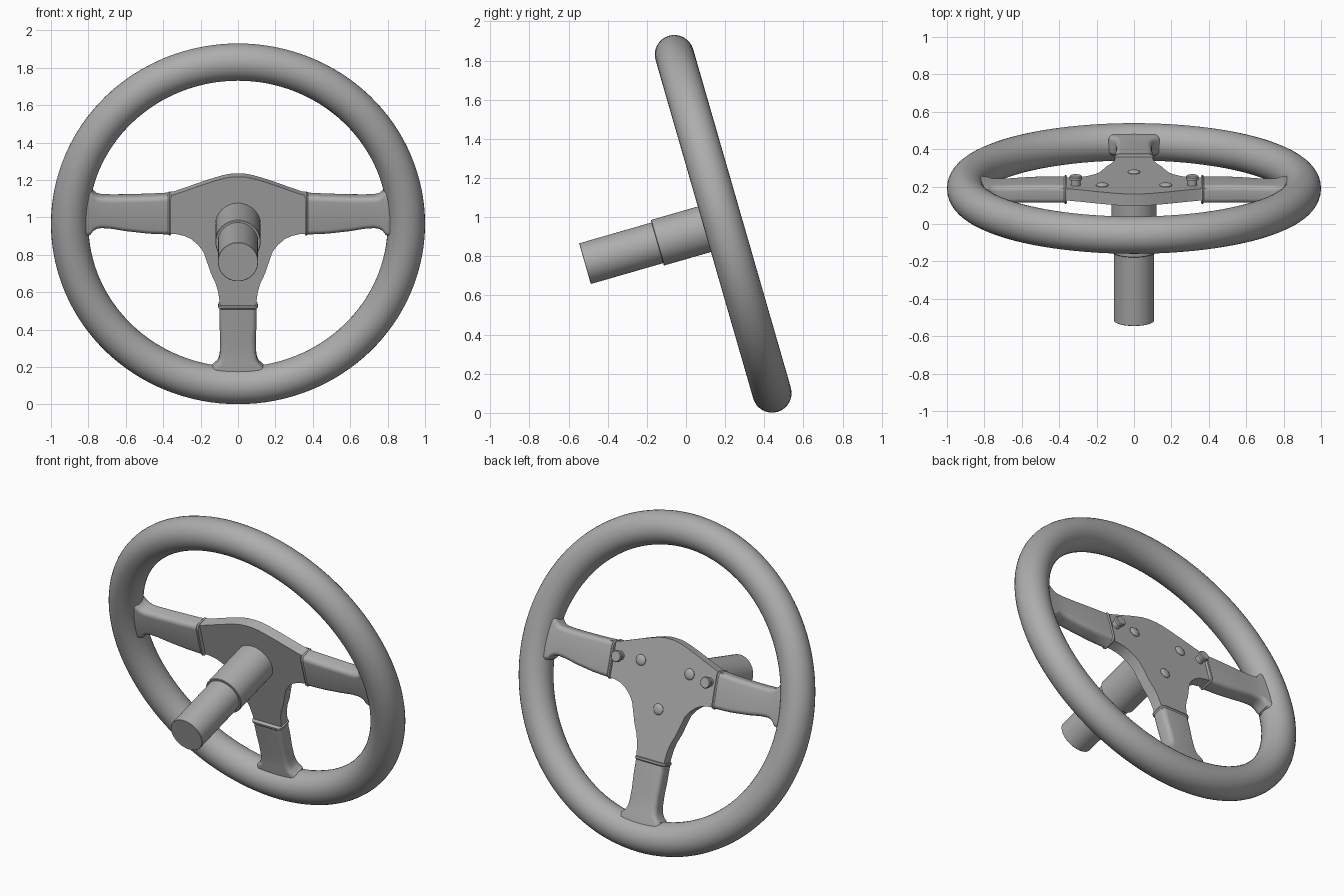
import bpy, bmesh, math
from mathutils import Matrix, Vector

if "Cube" in bpy.data.objects:
    bpy.data.objects.remove(bpy.data.objects["Cube"])

# Wheel frame: x across, y up the wheel plane, z out along the column
TILT = math.radians(106.1)
FRAME = Matrix.Translation((0, 0.19, 0.966)) @ Matrix.Rotation(TILT, 4, 'X')

grey = bpy.data.materials.new("plain_grey")
grey.diffuse_color = (0.42, 0.42, 0.42, 1)
grey.use_nodes = True
grey.node_tree.nodes["Principled BSDF"].inputs["Base Color"].default_value = grey.diffuse_color


def finish(name, bm, angle=35):
    bmesh.ops.recalc_face_normals(bm, faces=bm.faces)
    bm.transform(FRAME)
    mesh = bpy.data.meshes.new(name)
    bm.to_mesh(mesh)
    bm.free()
    mesh.materials.append(grey)
    ob = bpy.data.objects.new(name, mesh)
    bpy.context.collection.objects.link(ob)
    bpy.ops.object.select_all(action='DESELECT')
    ob.select_set(True)
    bpy.context.view_layer.objects.active = ob
    bpy.ops.object.shade_smooth_by_angle(angle=math.radians(angle))
    return ob


def skin(bm, rings, closed=False):
    """Bridge successive rings of points, capping the ends unless closed."""
    rows = [[bm.verts.new(p) for p in r] for r in rings]
    n = len(rows[0])
    for i in range(len(rows) - (0 if closed else 1)):
        a, b = rows[i], rows[(i + 1) % len(rows)]
        for j in range(n):
            k = (j + 1) % n
            bm.faces.new((a[j], a[k], b[k], b[j]))
    if not closed:
        bm.faces.new(rows[0])
        bm.faces.new(rows[-1])


def turned(name, profile, cx=0, cy=0, seg=48):
    """Round part from (radius, height) points about the column direction."""
    bm = bmesh.new()
    skin(bm, [[(cx + r * math.cos(2 * math.pi * j / seg),
                cy + r * math.sin(2 * math.pi * j / seg), h)
               for j in range(seg)] for r, h in profile])
    return finish(name, bm)


def rounded_rect(t0, t1, w0, w1, rad, steps=5):
    pts = []
    for q, (t, w) in enumerate(((t1 - rad, w1 - rad), (t0 + rad, w1 - rad),
                                (t0 + rad, w0 + rad), (t1 - rad, w0 + rad))):
        for i in range(steps + 1):
            a = math.pi / 2 * (q + i / steps)
            pts.append((t + rad * math.cos(a), w + rad * math.sin(a)))
    return pts


def grip(name, stations, place):
    """Spoke sleeve lofted along the spoke; stations are (s, t0, t1, w0, w1)."""
    bm = bmesh.new()
    skin(bm, [[place(s, t, w) for t, w in rounded_rect(t0, t1, w0, w1, 0.028)]
              for s, t0, t1, w0, w1 in stations])
    return finish(name, bm)


# Rim
bm = bmesh.new()
skin(bm, [[((0.9 + 0.1 * math.cos(b)) * math.cos(a),
            (0.9 + 0.1 * math.cos(b)) * math.sin(a), 0.1 * math.sin(b))
           for b in (2 * math.pi * j / 32 for j in range(32))]
          for a in (2 * math.pi * i / 128 for i in range(128))], closed=True)
finish("rim", bm)

# Three-armed hub plate, smoothed half outline mirrored to the other side
half = [(0.0, 0.267), (0.035, 0.266), (0.075, 0.259), (0.12, 0.246), (0.18, 0.226),
        (0.27, 0.193), (0.34, 0.168), (0.40, 0.158), (0.40, -0.048),
        (0.33, -0.052), (0.285, -0.062), (0.25, -0.08), (0.215, -0.11),
        (0.185, -0.15), (0.168, -0.20), (0.145, -0.27), (0.12, -0.325),
        (0.107, -0.37), (0.098, -0.43), (0.094, -0.50)]
outline = half + [(-x, y) for x, y in reversed(half) if x > 0]
bm = bmesh.new()
skin(bm, [[(x, y, w) for x, y in outline] for w in (-0.046, 0.02)])
finish("hub_plate", bm)

# Side spoke grips with a lip at the hub and a flare into the rim
side = [(0.357, -0.05, 0.158, -0.054, 0.034), (0.359, -0.058, 0.167, -0.062, 0.042),
        (0.367, -0.060, 0.169, -0.064, 0.044), (0.374, -0.055, 0.163, -0.059, 0.039),
        (0.48, -0.050, 0.158, -0.060, 0.040), (0.60, -0.036, 0.155, -0.058, 0.040),
        (0.68, -0.022, 0.155, -0.056, 0.042), (0.73, -0.018, 0.157, -0.056, 0.044),
        (0.755, -0.022, 0.163, -0.057, 0.046), (0.775, -0.034, 0.178, -0.058, 0.048),
        (0.79, -0.055, 0.20, -0.058, 0.05), (0.84, -0.07, 0.21, -0.058, 0.05)]
for label, sx in (("left", -1), ("right", 1)):
    grip(label + "_spoke_grip", side, lambda s, t, w: (sx * s, t, w))

# Lower spoke grip
lower = [(s, -h, h, -d - 0.01, d - 0.01) for s, h, d in (
    (0.448, 0.097, 0.044), (0.450, 0.105, 0.052), (0.460, 0.106, 0.053),
    (0.467, 0.100, 0.048), (0.56, 0.099, 0.049), (0.64, 0.095, 0.049),
    (0.71, 0.096, 0.050), (0.745, 0.101, 0.052), (0.77, 0.112, 0.054),
    (0.79, 0.135, 0.054), (0.84, 0.145, 0.054))]
grip("lower_spoke_grip", lower, lambda s, t, w: (t, -s, w))

# Column sleeve and shaft
turned("column_sleeve", [(0.121, 0.0), (0.121, 0.347), (0.118, 0.35), (0.09, 0.35)])
turned("column_shaft", [(0.108, 0.30), (0.108, 0.733), (0.106, 0.735)])

# Domed bolts on the far face of the hub
dome = [(0.033, -0.04), (0.033, -0.049), (0.029, -0.054), (0.019, -0.058), (0.006, -0.06)]
for i, (x, y) in enumerate(((-0.17, 0.10), (0.17, 0.10), (0, -0.15))):
    turned("hub_bolt_%d" % (i + 1), dome, x, y, 24)

# Push buttons beside the grips
button = [(0.026, -0.04), (0.026, -0.075), (0.034, -0.077), (0.034, -0.092), (0.030, -0.097)]
for label, x in (("left", -0.312), ("right", 0.312)):
    turned(label + "_button", button, x, 0.09, 24)
